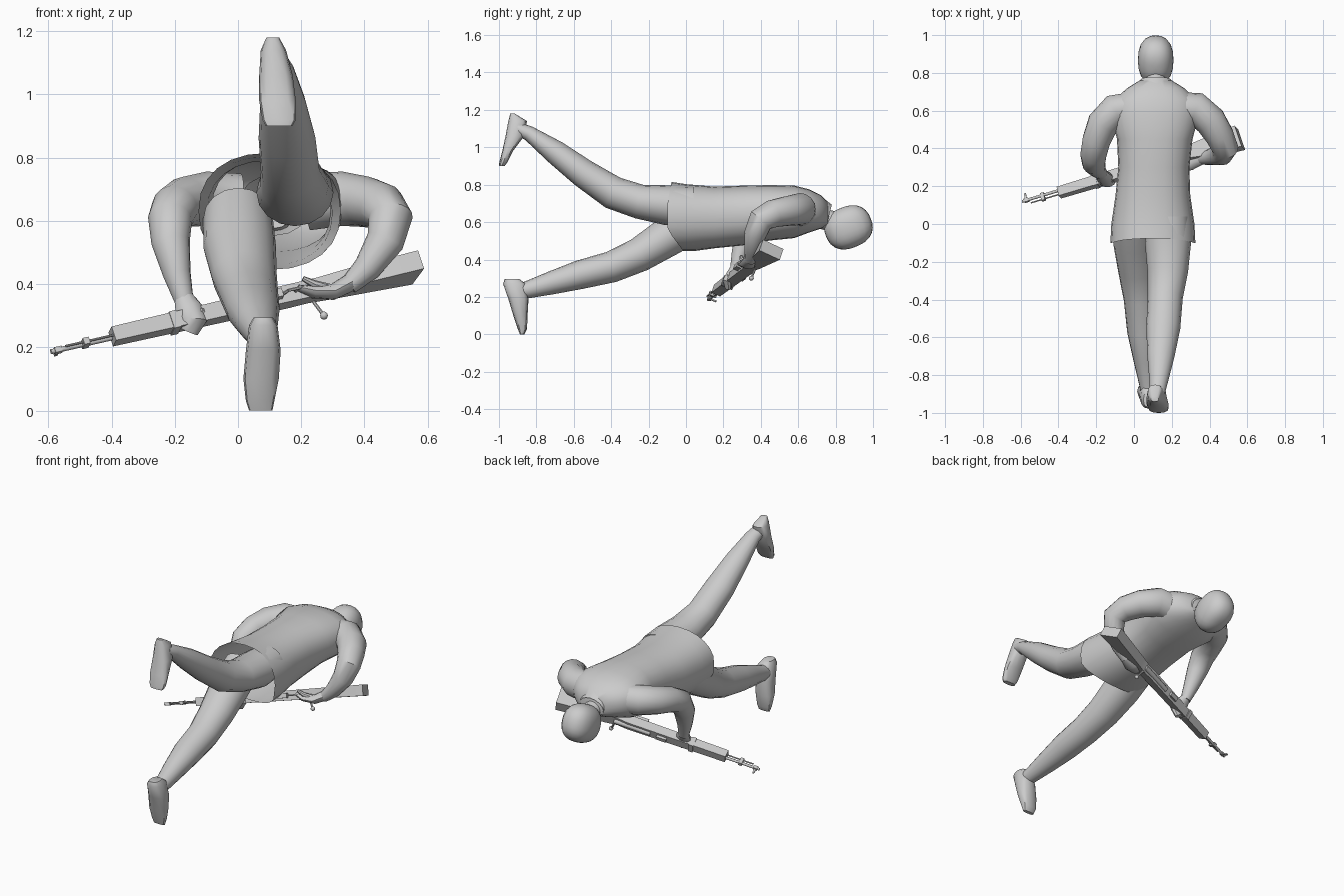
import bpy, bmesh, math
from mathutils import Vector, Matrix

cloth = bpy.data.materials.new("plain_grey")
cloth.diffuse_color = (0.6, 0.6, 0.6, 1)


def finish(name, bm, angle=40):
    bmesh.ops.recalc_face_normals(bm, faces=bm.faces)
    me = bpy.data.meshes.new(name)
    bm.to_mesh(me)
    bm.free()
    me.materials.append(cloth)
    ob = bpy.data.objects.new(name, me)
    bpy.context.collection.objects.link(ob)
    bpy.context.view_layer.objects.active = ob
    ob.select_set(True)
    bpy.ops.object.shade_smooth_by_angle(angle=math.radians(angle))
    ob.select_set(False)
    return ob


def loft(name, rings, n=16, axis=None, side=(1, 0, 0), power=1.0, caps=(True, True), edit=None):
    """Skin through rings of (x, y, z, half width, half depth), carrying the side vector along."""
    bm = bmesh.new()
    pts = [Vector(r[:3]) for r in rings]
    rows = []
    s = Vector(side)
    for i, r in enumerate(rings):
        t = Vector(axis) if axis else pts[min(i + 1, len(pts) - 1)] - pts[max(i - 1, 0)]
        t.normalize()
        s = (s - t * s.dot(t)).normalized()
        u = t.cross(s)
        row = []
        for k in range(n):
            a = 2 * math.pi * k / n
            c, d = math.cos(a), math.sin(a)
            c = math.copysign(abs(c) ** power, c)
            d = math.copysign(abs(d) ** power, d)
            row.append(bm.verts.new(pts[i] + s * r[3] * c + u * r[4] * d))
        rows.append(row)
    for p, q in zip(rows, rows[1:]):
        for k in range(n):
            bm.faces.new((p[k], p[(k + 1) % n], q[(k + 1) % n], q[k]))
    if caps[0]:
        bm.faces.new(rows[0])
    if caps[1]:
        bm.faces.new(rows[-1])
    if edit:
        edit(rows)
    return finish(name, bm)


# Jacket, open at the hem, with the lower front of the hem pulled forward
def shape_hem(rows):
    for v in rows[0]:
        v.co.y += 0.02 * max(0, v.co.z - 0.7) / 0.1 + 0.09 * max(0, 0.56 - v.co.z) / 0.12
    for v in rows[1]:
        v.co.y += 0.06 * max(0, 0.56 - v.co.z) / 0.12


loft("jacket", [
    (.1, -.1, .63, .225, .185), (.1, .0, .625, .22, .178), (.1, .15, .625, .198, .165),
    (.105, .3, .635, .188, .16), (.11, .45, .65, .2, .148), (.11, .58, .655, .235, .14),
    (.112, .66, .66, .215, .115), (.115, .72, .655, .15, .09), (.115, .76, .645, .085, .06)],
    n=24, axis=(0, 1, 0), power=.88, caps=(False, True), edit=shape_hem)
loft("collar", [(.115, .68, .65, .115, .1), (.115, .73, .645, .1, .075), (.115, .765, .635, .08, .06)],
     n=16, axis=(0, 1, -.25), caps=(False, False))

# Neck and head
loft("neck", [(.115, .68, .63, .06, .055), (.115, .76, .61, .055, .055), (.115, .84, .59, .055, .06)])
bm = bmesh.new()
bmesh.ops.create_uvsphere(bm, u_segments=20, v_segments=14, radius=1)
for v in bm.verts:                       # slightly boxy skull
    v.co /= sum(abs(c) ** 2.4 for c in v.co) ** (1 / 2.4)
bm.transform(Matrix.Translation((.115, .868, .572)) @ Matrix.Rotation(math.radians(22), 4, 'X')
             @ Matrix.Diagonal((.094, .129, .111, 1)))
finish("head", bm)

# Legs
loft("raised_leg", [
    (.18, .04, .69, .11, .1), (.18, -.1, .69, .122, .107), (.178, -.25, .71, .108, .092),
    (.165, -.39, .757, .093, .089), (.155, -.55, .862, .09, .077), (.142, -.7, .975, .072, .064),
    (.13, -.84, 1.075, .048, .04), (.122, -.9, 1.1, .04, .035)])
loft("lowered_leg", [
    (0, .05, .61, .11, .11), (.005, -.1, .52, .115, .105), (.02, -.25, .425, .103, .092),
    (.037, -.4, .36, .091, .084), (.048, -.57, .318, .084, .077), (.062, -.72, .275, .065, .062),
    (.075, -.85, .238, .047, .046), (.078, -.91, .23, .04, .04)])


# Shoes: rows of (x, z, half width, back y, front y)
def shoe(name, rows):
    loft(name, [(x, (b + f) / 2, z, a, (f - b) / 2) for x, z, a, b, f in rows],
         n=12, axis=(0, 0, 1), power=.75)


shoe("raised_shoe", [(.11, 1.18, .02, -.94, -.915), (.112, 1.14, .04, -.95, -.85),
                     (.12, 1.06, .053, -.965, -.865), (.125, .98, .058, -.982, -.925),
                     (.13, .92, .053, -.998, -.955), (.13, .9, .042, -1.0, -.97)])
shoe("lowered_shoe", [(.08, .295, .03, -.97, -.89), (.08, .27, .045, -.978, -.855),
                      (.08, .19, .055, -.95, -.842), (.073, .1, .056, -.923, -.847),
                      (.07, .03, .045, -.9, -.85), (.072, 0, .037, -.888, -.865)])

# Arms
loft("left_arm", [
    (.0, .62, .66, .08, .09), (-.1, .6, .67, .088, .086), (-.165, .53, .66, .084, .08),
    (-.2, .44, .64, .075, .074), (-.215, .365, .605, .07, .069), (-.213, .32, .53, .061, .061),
    (-.193, .287, .43, .044, .044), (-.17, .265, .345, .03, .03)], side=(0, 1, 0))
loft("right_arm", [
    (.22, .62, .66, .08, .09), (.33, .61, .67, .088, .086), (.405, .545, .66, .084, .08),
    (.455, .465, .645, .076, .075), (.483, .4, .61, .07, .069), (.465, .37, .535, .06, .06),
    (.408, .355, .45, .044, .044), (.35, .345, .395, .03, .03)], side=(0, 1, 0))

# Hands with a thumb each
loft("left_hand", [(-.172, .268, .36, .03, .028), (-.155, .245, .32, .045, .03),
                   (-.14, .22, .285, .042, .026), (-.155, .225, .25, .03, .018)], n=10)
loft("left_thumb", [(-.15, .25, .33, .02, .018), (-.115, .235, .31, .017, .015),
                    (-.098, .24, .295, .008, .008)], n=8, side=(0, 1, 0))
loft("right_hand", [(.365, .348, .41, .03, .03), (.3, .33, .375, .045, .026),
                    (.24, .315, .375, .042, .02), (.19, .31, .388, .02, .01)], n=10, side=(0, 1, 0))
loft("right_thumb", [(.29, .32, .385, .016, .016), (.24, .30, .4, .014, .013),
                     (.205, .295, .418, .008, .008)], n=8, side=(0, 1, 0))

# Rifle frame: s runs muzzle to butt, u is the rifle's top, r its right side
S = Vector((1.16, .35, .265)).normalized()
U = Vector((-.28, .875, -.40))
U = (U - S * U.dot(S)).normalized()
R = U.cross(S)
O = Vector((-.59, .112, .189))


def at(s, u, r):
    return O + S * s + U * u + R * r


def slab(name, profile, w0, w1):
    """Side profile (s, u) extruded sideways; half width goes from w0 to w1 along the rifle."""
    bm = bmesh.new()
    lo, hi = min(p[0] for p in profile), max(p[0] for p in profile)
    sides = []
    for sign in (-1, 1):
        sides.append([bm.verts.new(at(s, u, sign * (w0 + (w1 - w0) * (s - lo) / (hi - lo))))
                      for s, u in profile])
        bm.faces.new(sides[-1])
    a, b = sides
    for i in range(len(a)):
        j = (i + 1) % len(a)
        bm.faces.new((a[i], a[j], b[j], b[i]))
    return finish(name, bm, 25)


def rod(name, p, q, rad, n=8):
    a, b = at(*p), at(*q)
    d = b - a
    ref = U if abs(d.normalized().dot(U)) < .9 else S
    return loft(name, [(*a, rad, rad), (*b, rad, rad)], n=n, side=ref)


def box(name, s0, s1, u0, u1, w):
    return slab(name, [(s0, u0), (s1, u0), (s1, u1), (s0, u1)], w, w)


slab("stock", [(.205, .022), (.8, .026), (.86, .02), (.93, .03), (1.222, .06), (1.237, -.065),
               (1.0, -.05), (.9, -.034), (.8, -.034), (.205, -.03)], .024, .032)
rod("barrel", (0, .008, 0), (.3, .008, 0), .008, 10)
rod("cleaning_rod", (.045, -.014, 0), (.25, -.014, 0), .004)
box("front_sight", .018, .028, .01, .048, .004)
box("sight_base", .012, .036, -.002, .018, .009)
box("front_band", .105, .125, -.022, .02, .011)
box("middle_band", .4, .425, -.034, .03, .029)
box("rear_sight", .56, .62, .02, .04, .012)
rod("receiver", (.66, .02, 0), (.88, .02, 0), .016, 10)
box("magazine", .7, .77, -.06, -.02, .014)

# Trigger guard, trigger and bolt
for i, (p, q) in enumerate([((.77, -.03), (.79, -.06)), ((.79, -.06), (.85, -.06)), ((.85, -.06), (.87, -.03))]):
    rod("trigger_guard_%d" % (i + 1), (*p, 0), (*q, 0), .005, 6)
rod("trigger", (.82, -.03, 0), (.812, -.054, 0), .004, 6)
rod("bolt_handle", (.875, .02, .01), (.895, .012, .08), .006)
bm = bmesh.new()
bmesh.ops.create_uvsphere(bm, u_segments=10, v_segments=6, radius=.013)
bm.transform(Matrix.Translation(at(.897, .012, .084)))
finish("bolt_knob", bm)
